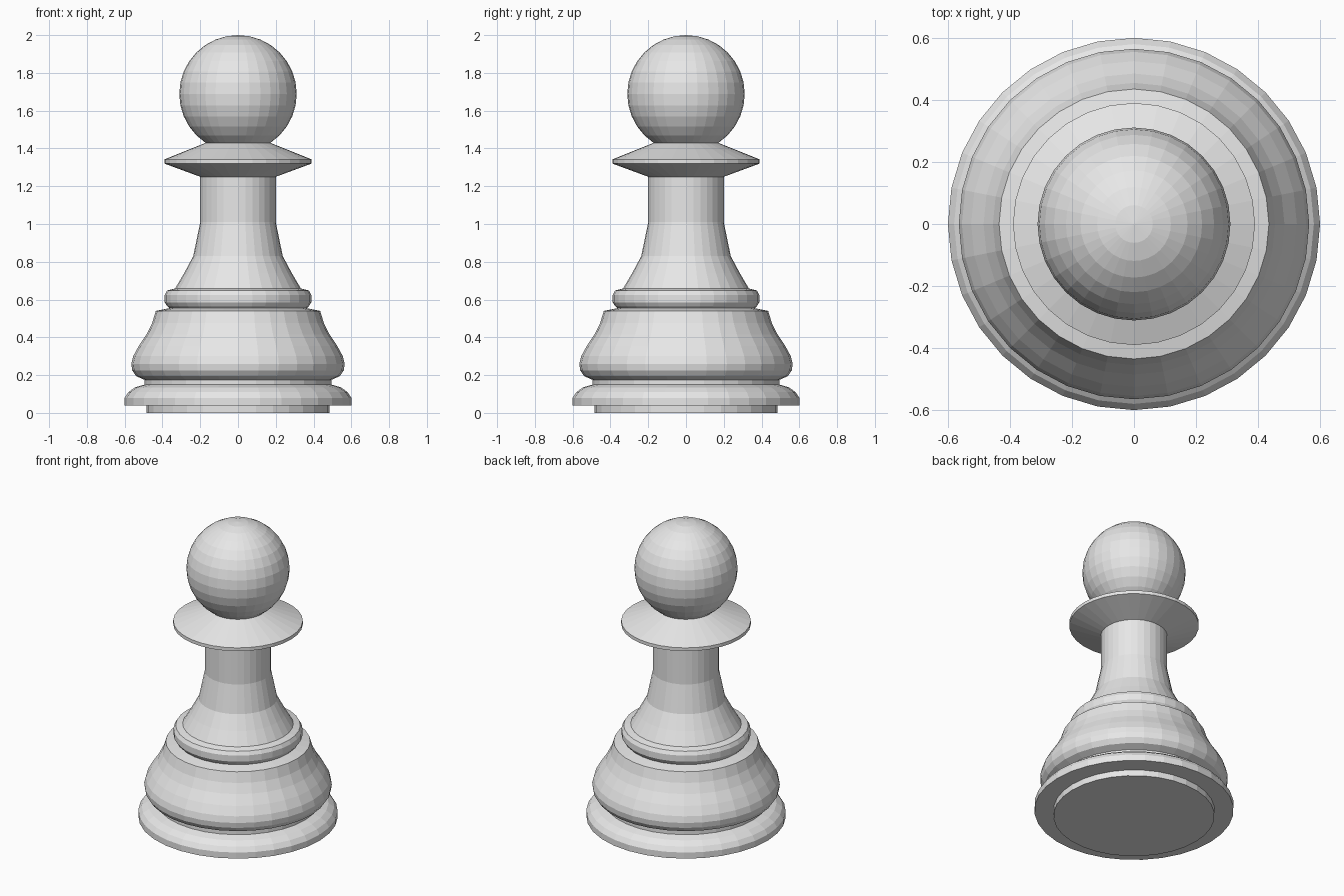
import bpy
import bmesh
import math

cube = bpy.data.objects.get("Cube")
if cube:
    bpy.data.objects.remove(cube, do_unlink=True)

SIDES = 32

grey = bpy.data.materials.new("light_grey")
grey.use_nodes = True
colour = (0.8, 0.8, 0.8, 1)
grey.diffuse_color = colour
grey.node_tree.nodes["Principled BSDF"].inputs["Base Color"].default_value = colour


def add_object(name, bm):
    bmesh.ops.recalc_face_normals(bm, faces=bm.faces)
    mesh = bpy.data.meshes.new(name)
    bm.to_mesh(mesh)
    bm.free()
    mesh.materials.append(grey)
    obj = bpy.data.objects.new(name, mesh)
    bpy.context.collection.objects.link(obj)
    return obj


def lathe(name, profile):
    """Turn (radius, height) points about z and cap both ends."""
    bm = bmesh.new()
    rings = []
    for r, z in profile:
        angles = [math.tau * i / SIDES for i in range(SIDES)]
        rings.append([bm.verts.new((r * math.cos(a), r * math.sin(a), z)) for a in angles])
    for low, high in zip(rings, rings[1:]):
        for i in range(SIDES):
            j = (i + 1) % SIDES
            bm.faces.new((low[i], low[j], high[j], high[i]))
    bm.faces.new(rings[0][::-1])
    bm.faces.new(rings[-1])
    return add_object(name, bm)


# Foot, stepped in at the ground, with a rounded upper lip
lathe("foot", [(0.485, 0), (0.485, 0.04), (0.6, 0.04), (0.6, 0.08),
               (0.58, 0.11), (0.545, 0.135), (0.495, 0.15), (0.495, 0.175)])

# Bulging bell of the base
lathe("base_bell", [(0.495, 0.175), (0.54, 0.195), (0.56, 0.225), (0.565, 0.26),
                    (0.555, 0.3), (0.525, 0.355), (0.485, 0.415),
                    (0.455, 0.475), (0.435, 0.54), (0.36, 0.555)])

# Rounded ring above the bell
lathe("base_ring", [(0.36, 0.55), (0.375, 0.565), (0.388, 0.585), (0.388, 0.625),
                    (0.375, 0.648), (0.335, 0.658)])

# Tapering stem
lathe("stem", [(0.335, 0.655), (0.285, 0.74), (0.237, 0.83),
               (0.2, 1.01), (0.2, 1.25)])

# Flared collar
lathe("collar", [(0.2, 1.25), (0.39, 1.32), (0.39, 1.342), (0.17, 1.43)])

# Ball head
ball = bmesh.new()
bmesh.ops.create_uvsphere(ball, u_segments=SIDES, v_segments=16, radius=0.311)
bmesh.ops.translate(ball, verts=ball.verts, vec=(0, 0, 1.689))
add_object("head", ball)
